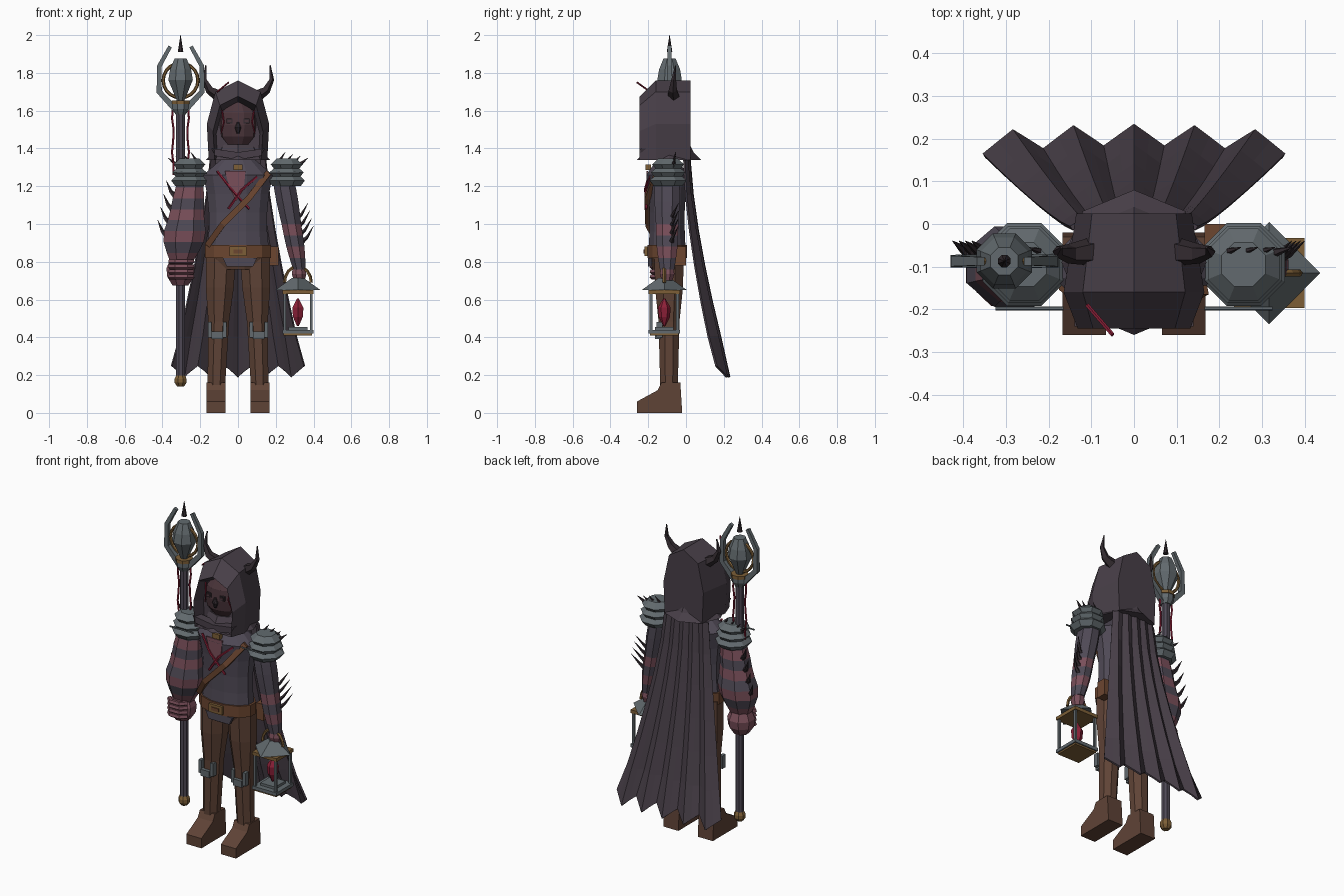
import bpy, bmesh
from math import cos, sin, pi
from mathutils import Vector

default_cube = bpy.data.objects.get("Cube")
if default_cube:
    bpy.data.objects.remove(default_cube, do_unlink=True)


def material(name, srgb_hex):
    colour = [((c / 255 + 0.055) / 1.055) ** 2.4 for c in bytes.fromhex(srgb_hex)] + [1]
    mat = bpy.data.materials.new(name)
    mat.use_nodes = True
    mat.diffuse_color = colour
    mat.node_tree.nodes["Principled BSDF"].inputs["Base Color"].default_value = colour
    return mat


CLOAK = material("dark cloak", "483f48")
TUNIC = material("slate tunic", "4f4955")
PINK = material("pink skin", "7a4f5a")
BROWN = material("brown trousers", "5f4336")
LEATHER = material("tan leather", "6c4630")
METAL = material("grey metal", "626a6e")
GOLD = material("old gold", "7d5f37")
RED = material("deep red", "8c2038")
HORN = material("black horn", "332b30")
FACE = material("shadowed face", "4b353b")


def build(name, verts, faces, material, mirrored=False):
    mesh = bpy.data.meshes.new(name)
    mesh.from_pydata([tuple(v) for v in verts], [], faces)
    mesh.materials.append(material)
    bm = bmesh.new()
    bm.from_mesh(mesh)
    bmesh.ops.recalc_face_normals(bm, faces=bm.faces)
    bm.to_mesh(mesh)
    bm.free()
    part = bpy.data.objects.new(name, mesh)
    bpy.context.collection.objects.link(part)
    if mirrored:
        part.modifiers.new("other side", "MIRROR")
    return part


def skin(name, rings, material, mirrored=False):
    """Join equal closed rings with quads and cap both ends."""
    size, last = len(rings[0]), len(rings) - 1
    faces = [(row * size + j, row * size + (j + 1) % size,
              (row + 1) * size + (j + 1) % size, (row + 1) * size + j)
             for row in range(last) for j in range(size)]
    faces += [range(size), range(last * size, last * size + size)]
    return build(name, [v for ring in rings for v in ring], faces, material, mirrored)


def limb(name, start, end, radii, material, sides=8, depth=1, turn=0.5, mirrored=False):
    """Level rings spaced evenly between two points, one radius for each."""
    start, end = Vector(start), Vector(end)
    angles = [2 * pi * (j + turn) / sides for j in range(sides)]
    rings = []
    for i, radius in enumerate(radii):
        centre = start.lerp(end, i / (len(radii) - 1))
        rings.append([centre + radius * Vector((cos(a), depth * sin(a), 0)) for a in angles])
    return skin(name, rings, material, mirrored)


def column(name, axis, low, high, radii, material, **options):
    return limb(name, (*axis, low), (*axis, high), radii, material, **options)


def tube(name, path, thick, thin, material, sides=5, mirrored=False):
    """Tapering sweep along a path."""
    path = [Vector(p) for p in path]
    last = len(path) - 1
    rings = []
    for i, point in enumerate(path):
        along = (path[min(i + 1, last)] - path[max(i - 1, 0)]).normalized()
        across = along.cross(Vector((0, 1, 0))).normalized()
        upward = along.cross(across)
        radius = thick + (thin - thick) * i / last
        angles = [2 * pi * (j + 0.5) / sides for j in range(sides)]
        rings.append([point + radius * (across * cos(a) + upward * sin(a)) for a in angles])
    return skin(name, rings, material, mirrored)


def box(name, centre, size, material, mirrored=False):
    half = Vector(size) / 2
    ring = [(-half.x, -half.y), (half.x, -half.y), (half.x, half.y), (-half.x, half.y)]
    rings = [[Vector(centre) + Vector((x, y, z)) for x, y in ring] for z in (-half.z, half.z)]
    return skin(name, rings, material, mirrored)


def plate(name, outline, y, material, thickness=0.008, mirrored=False):
    rings = [[(x, y + back, z) for x, z in outline] for back in (0, thickness)]
    return skin(name, rings, material, mirrored)


def band(part, rows, sides, material):
    """Recolour chosen rows of a limb."""
    part.data.materials.append(material)
    for face in part.data.polygons:
        if face.index // sides in rows:
            face.material_index = 1


# Legs, boots and knee guards
limb("legs", (.115, -.09, .13), (.09, -.09, .84), (.05, .055, .06, .08, .085), BROWN, mirrored=True)
boot_side = [(-.26, 0), (-.02, 0), (-.03, .16), (-.13, .16), (-.15, .12), (-.26, .06)]
skin("boots", [[(x, y, z) for y, z in boot_side] for x in (.066, .168)], BROWN, mirrored=True)
box("knee_guards", (.11, -.15, .41), (.06, .03, .04), METAL, mirrored=True)
for x in (.07, .15):
    box("knee_guard_prongs", (x, -.14, .44), (.02, .03, .08), METAL, mirrored=True)

# Torso, belt and chest details
BODY = (0, -.1)
column("torso", BODY, .86, 1.36, (.17, .16, .16, .17, .19, .07), TUNIC, sides=12, depth=.6)
column("hips", BODY, .76, .83, (.13, .17), BROWN, sides=12, depth=.6)
column("belt", BODY, .82, .89, (.18, .18), LEATHER, sides=12, depth=.6)
box("buckle", (0, -.21, .855), (.09, .02, .05), GOLD)
box("buckle_inset", (0, -.22, .855), (.05, .01, .02), LEATHER)
plate("waist_flap", [(-.08, .82), (.1, .82), (.08, .775), (-.06, .775)], -.2, TUNIC, .02)
box("belt_pouch", (.19, -.03, .83), (.05, .06, .1), LEATHER)
tube("chest_strap", [(-.16, -.14, .89), (-.08, -.2, 1), (.06, -.205, 1.14), (.16, -.15, 1.27)],
     .022, .022, LEATHER, sides=4)
plate("open_chest", [(-.07, 1.28), (.04, 1.28), (.03, 1.18), (-.01, 1.12), (-.04, 1.18)], -.21, PINK)
tube("chest_lace_long", [(-.11, -.19, 1.28), (-.04, -.215, 1.19), (.06, -.21, 1.08)], .007, .007, RED)
tube("chest_lace_short", [(.1, -.19, 1.25), (.02, -.215, 1.18), (-.05, -.21, 1.08)], .007, .007, RED)
box("neck_clasp", (0, -.2, 1.3), (.05, .03, .03), GOLD)

# Hood: one gabled outline, scaled for the back, crown, rim and recess
HEM = 1.34
half_outline = [(0, .42), (.12, .36), (.165, .19), (.155, 0)]
outline = [(-x, z) for x, z in half_outline[:0:-1]] + half_outline
skin("hood", [[(x * wide, y, HEM + z * tall) for x, z in outline]
              for y, wide, tall in ((.025, .82, 1), (-.16, 1, 1), (-.245, .8, .8), (-.17, .7, .72))], CLOAK)
column("mantle", (0, -.09), HEM, 1.42, (.17, .13, .11), CLOAK, turn=0)
plate("chin_wrap", [(-.14, 1.4), (0, 1.38), (.14, 1.4), (.12, 1.36), (0, HEM), (-.12, 1.36)], -.24, CLOAK, .05)
tube("horns", [(.1, -.065, 1.68), (.15, -.07, 1.71), (.178, -.065, 1.765), (.17, -.055, 1.84)],
     .034, .003, HORN, mirrored=True)
tube("hood_quill", [(-.11, -.19, 1.7), (-.05, -.26, 1.75)], .005, .005, RED)

# Face
column("face", (0, -.14), 1.4, 1.65, (.05, .1, .11, .1, .05), FACE, sides=10, depth=.75, turn=0)
column("nose", (0, -.22), 1.48, 1.54, (.008, .018, .006), HORN)
box("eyes", (.045, -.215, 1.545), (.032, .012, .026), HORN, mirrored=True)
box("pupils", (.045, -.222, 1.545), (.02, .006, .012), FACE, mirrored=True)
tube("face_marks", [(.085, -.19, 1.6), (.075, -.205, 1.54), (.09, -.19, 1.48)], .005, .003, RED, mirrored=True)

# Pleated cape, flaring to a ragged hem
COLUMNS, ROWS = 20, 6
verts = []
for row in range(ROWS + 1):
    fall = row / ROWS
    for i in range(COLUMNS + 1):
        across = 2 * i / COLUMNS - 1
        ridge = cos(5 * pi * across)
        ragged = .03 * ridge if row == ROWS else 0
        verts.append(((.15 + .205 * fall ** 1.3) * across,
                      .02 + .19 * fall ** 1.5 - .02 * across ** 2 + (.005 + .02 * fall) * ridge,
                      HEM - 1.12 * fall - ragged))
stride = COLUMNS + 1
cape = build("cape", verts, [(k, k + 1, k + 1 + stride, k + stride) for row in range(ROWS)
                             for k in range(row * stride, row * stride + COLUMNS)], CLOAK)
cape.modifiers.new("thickness", "SOLIDIFY").thickness = .012

# Layered shoulder guards with spikes
for k in range(3):
    column("shoulder_layers", (.257, -.095), 1.2 + .043 * k, 1.26 + .043 * k,
           [radius - .007 * k for radius in (.08, .105, .07)], METAL, mirrored=True)
for k in range(4):
    root = Vector((.2 + .04 * k, -.07, 1.31))
    tube("shoulder_spikes", [root, root + Vector((.05, .015, .07 - .01 * k))], .014, .001, HORN, mirrored=True)
tube("shoulder_pins", [(.165, -.198, 1.27), (.325, -.198, 1.27)], .005, .005, METAL, mirrored=True)

# Slim left arm and swollen right arm, both banded
left_arm = limb("left_arm", (.24, -.1, 1.24), (.325, -.1, .76),
                (.06, .063, .063, .06, .056, .055, .052, .045, .036), TUNIC, depth=1.15)
band(left_arm, (4, 6), 8, PINK)
limb("left_hand", (.322, -.1, .77), (.325, -.1, .7), (.034, .042, .03), PINK)
right_arm = limb("right_arm", (-.25, -.1, 1.25), (-.3, -.1, .79),
                 (.07, .08, .09, .095, .105, .12, .115, .09, .06), TUNIC, depth=.85)
band(right_arm, (1, 3, 5, 7), 8, PINK)
limb("right_hand", (-.305, -.1, .81), (-.305, -.1, .675), (.06, .08, .075, .045), PINK)
for k in range(4):
    z = .72 + .027 * k
    tube("right_fingers", [(-.36, -.15, z), (-.33, -.18, z), (-.27, -.18, z), (-.24, -.15, z)], .014, .014, PINK)
    root = Vector((.33 - .01 * k, -.08, .9 + .04 * k))
    tube("left_arm_spikes", [root, root + Vector((.035, .01, .03)), root + Vector((.07, .04, .09))], .016, .001, HORN)
    root = Vector((-.37 + .015 * k, -.08, .93 + .07 * k))
    tube("right_arm_spikes", [root, root + Vector((-.03, .02, .03)), root + Vector((-.055, .04, .09))], .02, .001, HORN)

# Staff with pronged head, crystal and tassels
STAFF = (-.304, -.087)
column("staff_pole", STAFF, .17, 1.62, (.025, .025), TUNIC)
column("staff_ferrule", STAFF, .14, .2, (.02, .034, .034, .024), GOLD)
column("staff_collar", STAFF, 1.58, 1.64, (.03, .045, .045), METAL)
column("staff_gold_band", STAFF, 1.635, 1.655, (.05, .05), GOLD)
column("staff_crystal", STAFF, 1.65, 1.875, (.02, .045, .07, .06, .035), METAL)
column("staff_tip", STAFF, 1.91, 2, (.016, .001), HORN)
bpy.ops.mesh.primitive_torus_add(location=(*STAFF, 1.76), rotation=(pi / 2, 0, 0), major_segments=20,
                                 minor_segments=6, major_radius=.092, minor_radius=.009)
halo = bpy.context.object
halo.name = "staff_halo"
halo.data.materials.append(GOLD)
for side in (-1, 1):
    prong = [(.02, 1.6), (.113, 1.7), (.113, 1.835), (.055, 1.94)]
    tube("staff_prong", [(STAFF[0] + side * x, STAFF[1], z) for x, z in prong], .024, .014, METAL, sides=4)
    tube("staff_tassel", [(STAFF[0] + side * (.04 + .005 * sin(2 * k)), STAFF[1], 1.62 - .06 * k)
                          for k in range(7)], .006, .006, RED)

# Lantern with turned roof and red crystal
LANTERN = x, y = (.317, -.115)
column("lantern_roof", LANTERN, .65, .715, (.12, .075, .03), METAL, sides=4, turn=0)
box("lantern_top_frame", (x, y, .64), (.165, .165, .02), GOLD)
box("lantern_base", (x, y, .43), (.165, .165, .02), METAL)
box("lantern_base_step", (x, y, .445), (.1, .1, .02), METAL)
box("lantern_foot", (x, y, .415), (.15, .15, .01), GOLD)
for side in (-.07, .07):
    for end in (-.07, .07):
        box("lantern_post", (x + side, y + end, .535), (.014, .014, .2), METAL)
column("lantern_crystal", LANTERN, .46, .605, (.006, .03, .034, .006), RED, sides=6)
tube("lantern_handle", [(x + .07 * cos(pi * k / 8), y, .69 + .085 * sin(pi * k / 8)) for k in range(9)],
     .009, .009, GOLD)
